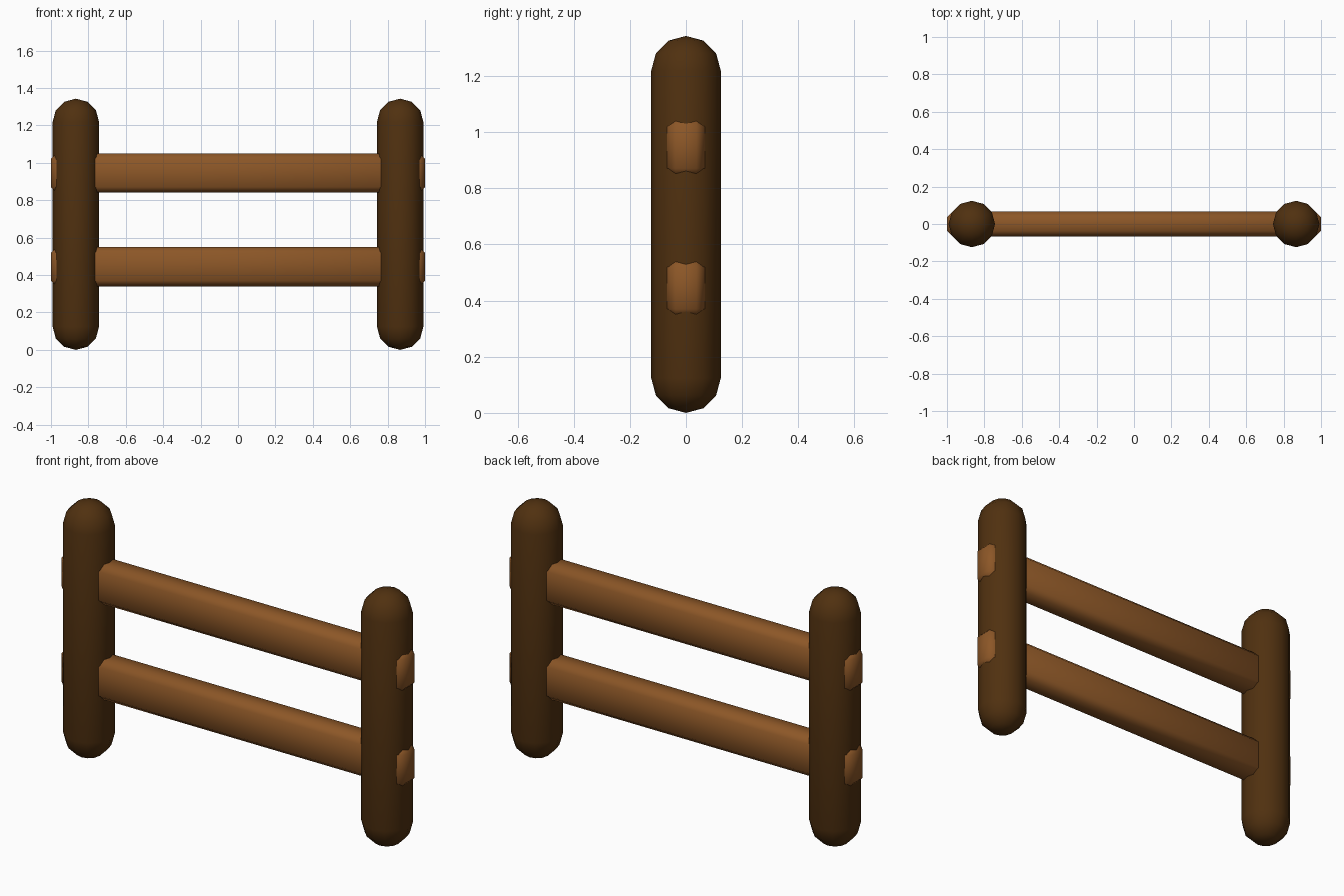
import bpy, bmesh, math

if "Cube" in bpy.data.objects:
    bpy.data.objects.remove(bpy.data.objects["Cube"])

POST_X, POST_R, POST_H = 0.867, 0.124, 1.343


def material(name, rgb):
    m = bpy.data.materials.new(name)
    m.diffuse_color = (*rgb, 1.0)
    m.use_nodes = True
    m.node_tree.nodes["Principled BSDF"].inputs["Base Color"].default_value = m.diffuse_color
    return m


dark_wood = material("dark wood", (0.080, 0.030, 0.005))
light_wood = material("light wood", (0.262, 0.094, 0.020))


def finish(bm, name, mat, loc):
    for f in bm.faces:
        f.smooth = True
    me = bpy.data.meshes.new(name)
    bm.to_mesh(me)
    bm.free()
    me.materials.append(mat)
    ob = bpy.data.objects.new(name, me)
    ob.location = loc
    bpy.context.collection.objects.link(ob)
    return ob


# Post: low-poly sphere cut at its equator and stretched into a capsule
def post(name, x):
    bm = bmesh.new()
    bmesh.ops.create_uvsphere(bm, u_segments=12, v_segments=6, radius=POST_R)
    equator = [e for e in bm.edges if all(abs(v.co.z) < 1e-4 for v in e.verts)]
    bmesh.ops.split_edges(bm, edges=equator)
    for f in bm.faces:
        f.tag = f.calc_center_median().z > 0
    upper = {v for f in bm.faces if f.tag for v in f.verts}
    for v in upper:
        v.co.z += POST_H - 2 * POST_R
    rims = [e for e in bm.edges if e.is_boundary]
    bmesh.ops.bridge_loops(bm, edges=rims)
    bmesh.ops.recalc_face_normals(bm, faces=bm.faces)
    return finish(bm, name, dark_wood, (x, 0, POST_R))


# Rail: chamfered beam whose ends poke through the posts
def rail(name, z):
    bm = bmesh.new()
    bmesh.ops.create_cube(bm, size=1)
    bmesh.ops.scale(bm, vec=(2.0, 0.134, 0.21), verts=bm.verts)
    bmesh.ops.bevel(bm, geom=list(bm.edges), offset=0.03, offset_type='OFFSET',
                    segments=1, affect='EDGES')
    return finish(bm, name, light_wood, (0, 0, z))


post("left_post", -POST_X)
post("right_post", POST_X)
rail("lower_rail", 0.445)
rail("upper_rail", 0.946)
